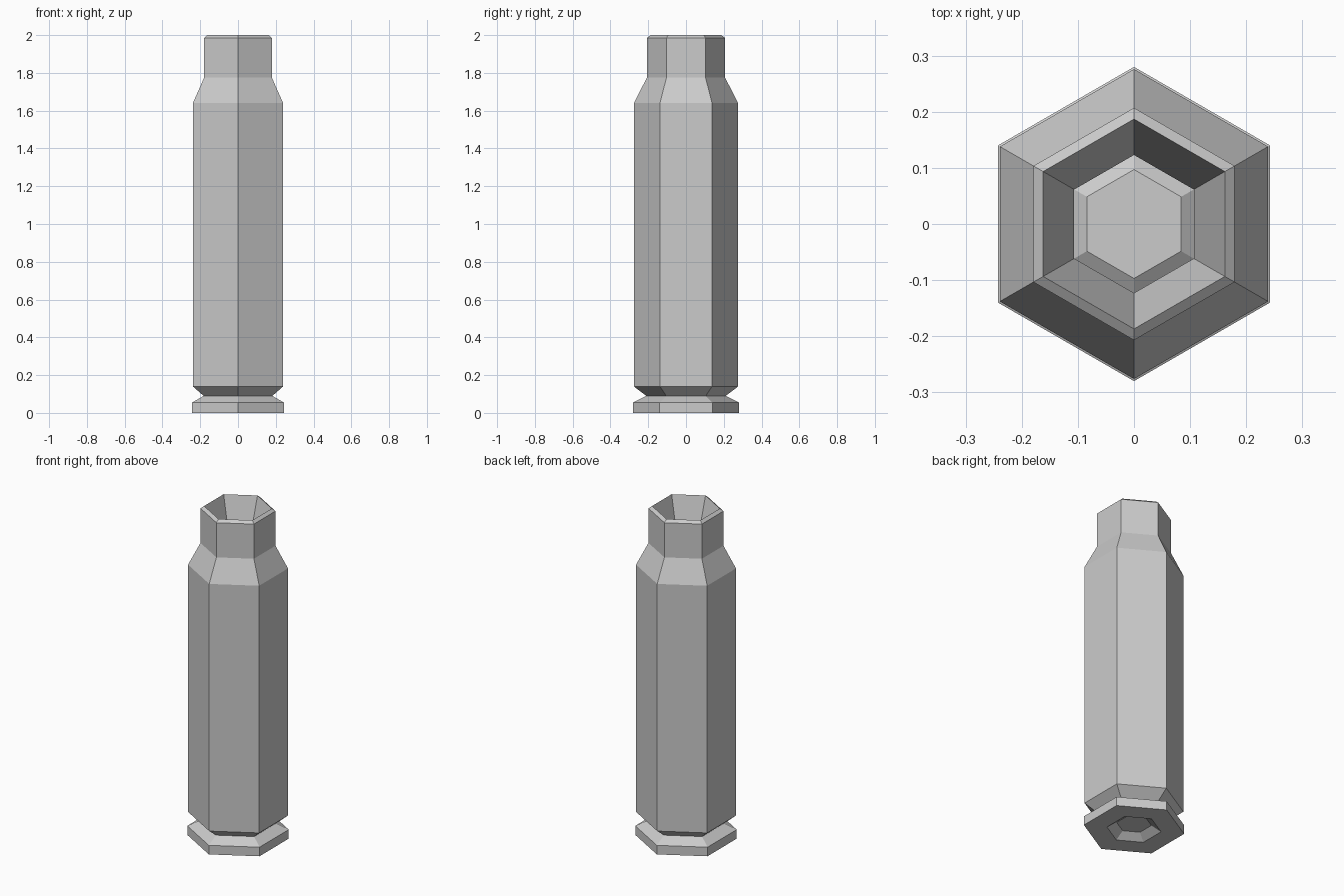
import bpy
import bmesh
from math import cos, sin, pi

cube = bpy.data.objects.get("Cube")
if cube:
    bpy.data.objects.remove(cube, do_unlink=True)

SIDES = 6

# One plain grey for the whole casing
grey = bpy.data.materials.new("light_grey")
grey.use_nodes = True
colour = (0.6, 0.6, 0.6, 1)
grey.diffuse_color = colour
grey.node_tree.nodes["Principled BSDF"].inputs["Base Color"].default_value = colour


def lathe(name, profile, cap_start=False):
    """Sweep (radius, height) points round z with six flat sides."""
    bm = bmesh.new()
    rings = []
    for r, z in profile:
        angles = [pi / 2 + 2 * pi * i / SIDES for i in range(SIDES)]
        rings.append([bm.verts.new((r * cos(a), r * sin(a), z)) for a in angles])
    for low, high in zip(rings, rings[1:]):
        for i in range(SIDES):
            j = (i + 1) % SIDES
            bm.faces.new((low[i], low[j], high[j], high[i]))
    if cap_start:
        bm.faces.new(rings[0][::-1])
    mesh = bpy.data.meshes.new(name)
    bm.to_mesh(mesh)
    bm.free()
    mesh.materials.append(grey)
    obj = bpy.data.objects.new(name, mesh)
    bpy.context.collection.objects.link(obj)
    return obj


# Recessed base, rim, groove, body, shoulder, neck and the tapered mouth
lathe("casing", [
    (0.097, 0.035), (0.151, 0),      # base pocket
    (0.28, 0), (0.28, 0.055),        # rim
    (0.21, 0.09),                    # groove
    (0.276, 0.14), (0.276, 1.64),    # body
    (0.207, 1.775), (0.207, 1.985),  # shoulder and neck
    (0.187, 2), (0.123, 1.79),       # mouth chamfer and inner wall
], cap_start=True)
